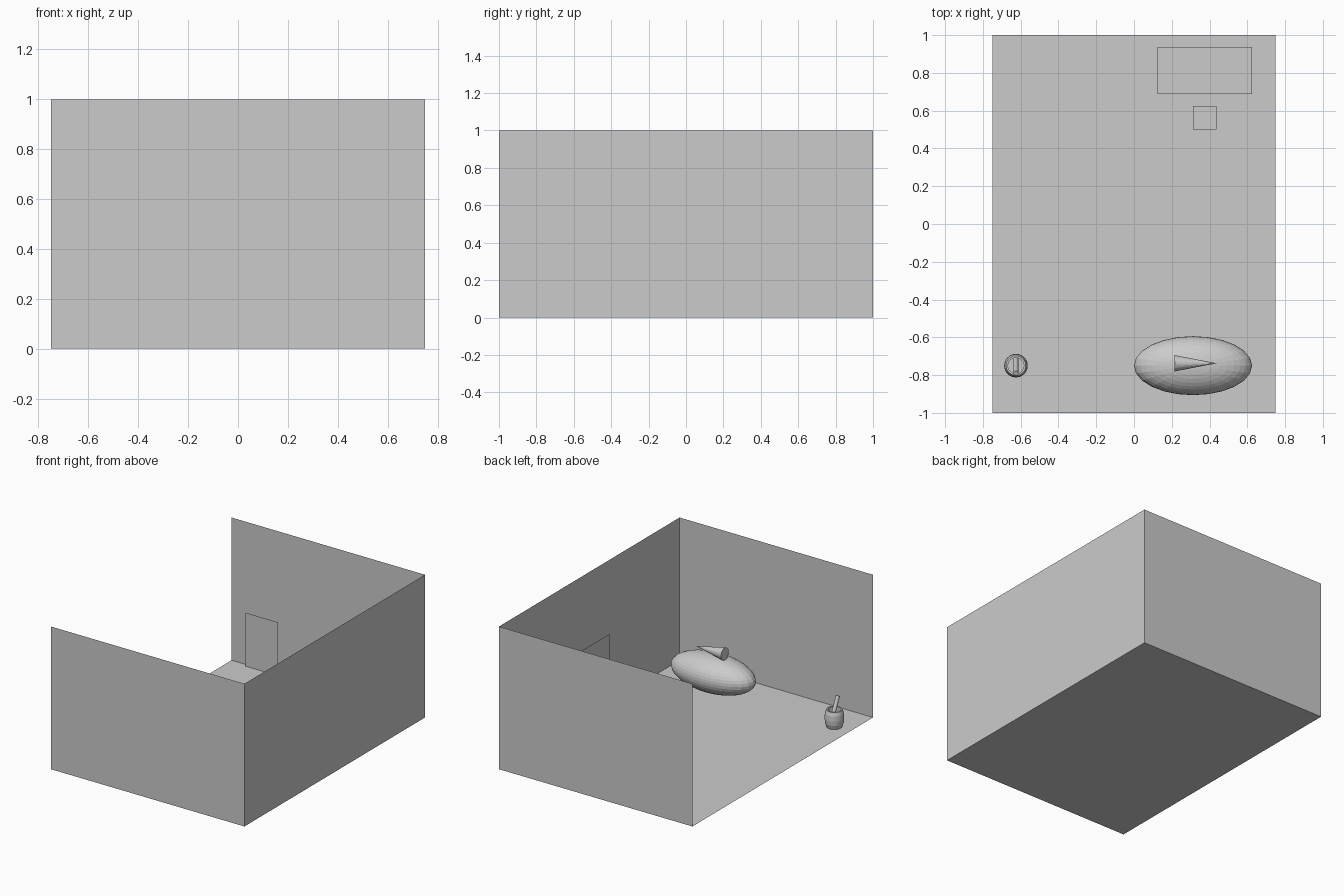
import bpy, bmesh, math
from mathutils import Vector

if "Cube" in bpy.data.objects:
    bpy.data.objects.remove(bpy.data.objects["Cube"])


def finish(name, bm):
    me = bpy.data.meshes.new(name)
    bm.to_mesh(me)
    bm.free()
    ob = bpy.data.objects.new(name, me)
    bpy.context.collection.objects.link(ob)
    return ob


def panel(name, origin, u, v):
    """Single quad spanned by two edge vectors."""
    o, u, v = Vector(origin), Vector(u), Vector(v)
    bm = bmesh.new()
    bm.faces.new([bm.verts.new(p) for p in (o, o + u, o + u + v, o + v)])
    return finish(name, bm)


def box(name, center, size):
    bm = bmesh.new()
    bmesh.ops.create_cube(bm, size=1)
    bmesh.ops.scale(bm, vec=size, verts=bm.verts)
    bmesh.ops.translate(bm, vec=center, verts=bm.verts)
    return finish(name, bm)


def rod(name, start, end, r1, r2, sides):
    """Cylinder or cone between two points."""
    a, b = Vector(start), Vector(end)
    bm = bmesh.new()
    bmesh.ops.create_cone(bm, cap_ends=True, segments=sides,
                          radius1=r1, radius2=r2, depth=(b - a).length)
    ob = finish(name, bm)
    ob.location = (a + b) / 2
    ob.rotation_euler = (b - a).to_track_quat('Z', 'Y').to_euler()
    return ob


def lathe(name, profile, center, sides):
    bm = bmesh.new()
    vs = [bm.verts.new((r, 0, z)) for r, z in profile]
    es = [bm.edges.new(p) for p in zip(vs, vs[1:])]
    bmesh.ops.spin(bm, geom=vs + es, cent=(0, 0, 0), axis=(0, 0, 1),
                   angle=math.tau, steps=sides, use_duplicate=False)
    bmesh.ops.remove_doubles(bm, verts=bm.verts, dist=1e-5)
    bmesh.ops.recalc_face_normals(bm, faces=bm.faces)
    ob = finish(name, bm)
    ob.location = center
    return ob


# Open room: floor and three thin walls, left side open
panel("floor", (-0.75, -1, 0), (1.5, 0, 0), (0, 2, 0))
panel("front_wall", (-0.75, -1, 0), (1.5, 0, 0), (0, 0, 1))
panel("back_wall", (-0.75, 1, 0), (1.5, 0, 0), (0, 0, 1))
panel("right_wall", (0.75, -1, 0), (0, 2, 0), (0, 0, 1))

# Flat panels just in front of the walls
panel("back_door", (-0.625, 0.977, 0), (0.25, 0, 0), (0, 0, 0.375))
panel("side_door", (0.725, -0.1875, 0), (0, 0.375, 0), (0, 0, 0.5))

# Desk and stool in the back right corner
box("desk", (0.375, 0.8125, 0.125), (0.5, 0.25, 0.25))
box("stool", (0.375, 0.5625, 0.0625), (0.125, 0.125, 0.125))

# Ellipsoid cushion with a cone lying on top
bm = bmesh.new()
bmesh.ops.create_uvsphere(bm, u_segments=24, v_segments=20, radius=1)
bmesh.ops.scale(bm, vec=(0.3125, 0.156, 0.125), verts=bm.verts)
bmesh.ops.translate(bm, vec=(0.3125, -0.75, 0.125), verts=bm.verts)
finish("cushion", bm)
rod("cone", (0.215, -0.7375, 0.287), (0.4375, -0.7375, 0.283), 0.043, 0, 20)

# Barrel-shaped pot with a leaning stick
lathe("pot", [(0, 0), (0.05, 0), (0.06, 0.03), (0.0625, 0.0625), (0.06, 0.095),
              (0.052, 0.12), (0.042, 0.12), (0.042, 0.01), (0, 0.01)],
      (-0.625, -0.75, 0), 24)
rod("stick", (-0.625, -0.71, 0.03), (-0.625, -0.79, 0.2), 0.0135, 0.0135, 12)
